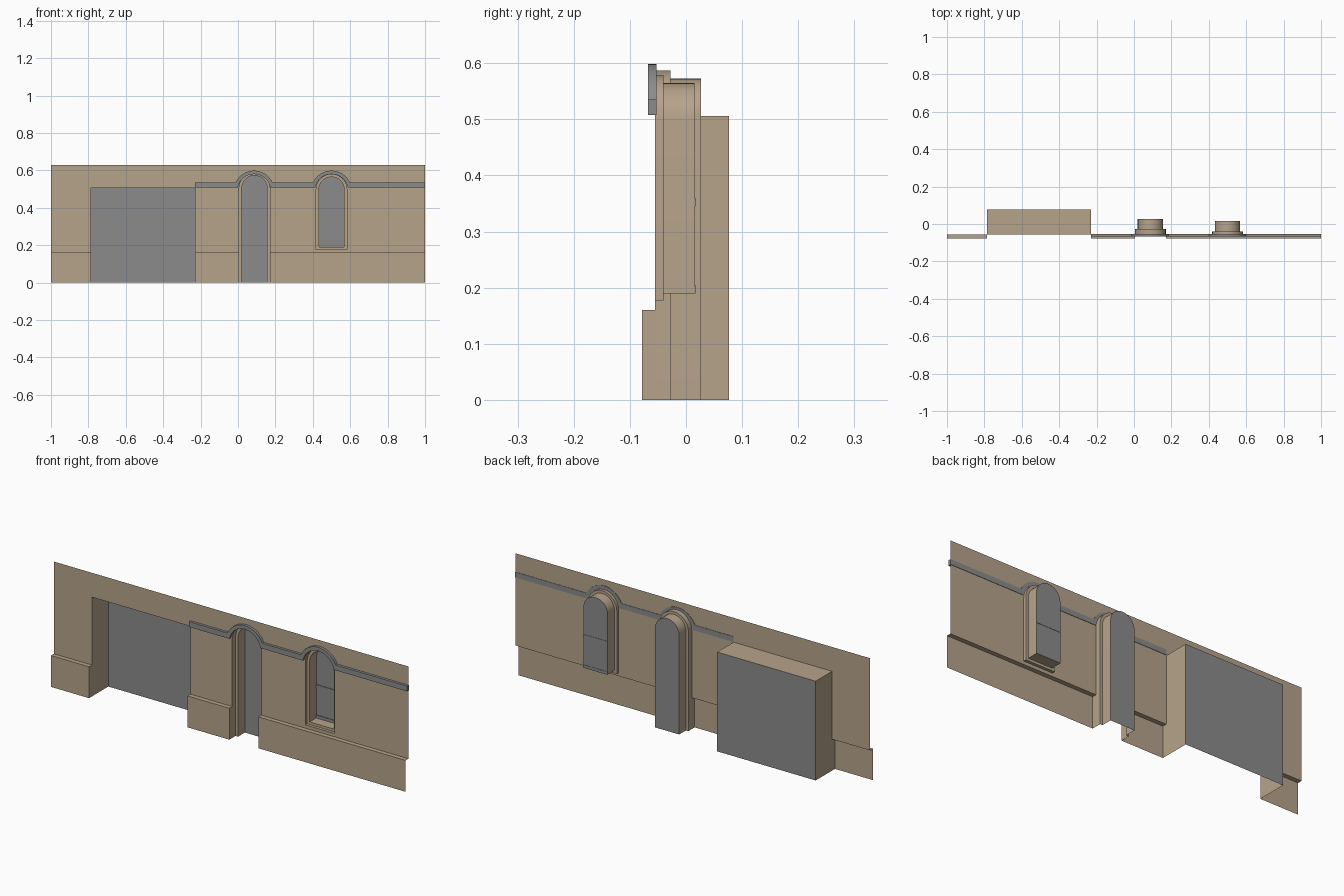
import bpy, bmesh, math

if "Cube" in bpy.data.objects:
    bpy.data.objects.remove(bpy.data.objects["Cube"])


def material(name, rgb):
    m = bpy.data.materials.new(name)
    m.diffuse_color = (*rgb, 1)
    m.use_nodes = True
    m.node_tree.nodes["Principled BSDF"].inputs["Base Color"].default_value = m.diffuse_color
    return m


TAN = material("tan_plaster", (0.47, 0.37, 0.26))
GREY = material("mid_grey", (0.26, 0.26, 0.26))

Y_PLINTH, Y_WALL = -0.078, -0.055
Z_PLINTH, Z_TOP = 0.16, 0.63
GX0, GX1, GZ = -0.785, -0.23, 0.506      # wide garage opening
DOOR_X, WIN_X = 0.088, 0.5
R_OUT, R_IN, STEPS = 0.082, 0.068, 16


def make(name, verts, faces, mat):
    me = bpy.data.meshes.new(name)
    me.from_pydata(verts, [], faces)
    me.materials.append(mat)
    for p in me.polygons:
        p.use_smooth = True
    me.set_sharp_from_angle(angle=math.radians(30))
    ob = bpy.data.objects.new(name, me)
    bpy.context.collection.objects.link(ob)
    return ob


def arch(cx, r, bottom, spring):
    """Arched outline (x, z), counter-clockwise from the bottom right."""
    pts = [(cx + r, bottom)]
    for i in range(STEPS + 1):
        a = math.pi * i / STEPS
        pts.append((cx + r * math.cos(a), spring + r * math.sin(a)))
    return pts + [(cx - r, bottom)]


def reveal(name, loops, closed):
    """Skin a series of (outline, depth) loops."""
    n = len(loops[0][0])
    verts = [(x, y, z) for pts, y in loops for x, z in pts]
    faces = []
    for k in range(len(loops) - 1):
        for i in range(n if closed else n - 1):
            j = (i + 1) % n
            faces.append((k * n + i, k * n + j, (k + 1) * n + j, (k + 1) * n + i))
    make(name, verts, faces, TAN)


def panel(name, pts, y):
    make(name, [(x, y, z) for x, z in pts], [tuple(range(len(pts)))], GREY)


# outlines of the three openings
garage = [(GX1, 0), (GX1, GZ), (GX0, GZ), (GX0, 0)]
door_out = arch(DOOR_X, R_OUT, 0, 0.505)
door_in = arch(DOOR_X, R_IN, 0, 0.505)
win_out = arch(WIN_X, R_OUT, 0.177, 0.497)
win_in = arch(WIN_X, R_IN, 0.19, 0.497)

# upper wall sheet with the openings left out
notch_g = [(x, max(z, Z_PLINTH)) for x, z in reversed(garage)]
notch_d = [(x, max(z, Z_PLINTH)) for x, z in reversed(door_out)]
outline = [(-1, Z_PLINTH)] + notch_g + notch_d + [(1, Z_PLINTH), (1, Z_TOP), (-1, Z_TOP)]
wall = make("wall", [], [], TAN)
bm = bmesh.new()
for loop in (outline, win_out):
    vs = [bm.verts.new((x, Y_WALL, z)) for x, z in loop]
    for i, v in enumerate(vs):
        bm.edges.new((v, vs[(i + 1) % len(vs)]))
bmesh.ops.triangle_fill(bm, edges=bm.edges[:], use_beauty=True, normal=(0, -1, 0))
for f in bm.faces:
    f.normal_update()
    if f.normal.y > 0:
        f.normal_flip()
bm.to_mesh(wall.data)
bm.free()

# projecting plinth with ledge, and side returns at the openings
verts, faces = [], []


def quad(*pts):
    faces.append(tuple(range(len(verts), len(verts) + 4)))
    verts.extend(pts)


for x0, x1 in ((-1, GX0), (GX1, DOOR_X - R_OUT), (DOOR_X + R_OUT, 1)):
    quad((x0, Y_PLINTH, 0), (x1, Y_PLINTH, 0), (x1, Y_PLINTH, Z_PLINTH), (x0, Y_PLINTH, Z_PLINTH))
    quad((x0, Y_PLINTH, Z_PLINTH), (x1, Y_PLINTH, Z_PLINTH), (x1, Y_WALL, Z_PLINTH), (x0, Y_WALL, Z_PLINTH))
    if x1 < 1:
        quad((x1, Y_PLINTH, 0), (x1, Y_WALL, 0), (x1, Y_WALL, Z_PLINTH), (x1, Y_PLINTH, Z_PLINTH))
    if x0 > -1:
        quad((x0, Y_WALL, 0), (x0, Y_PLINTH, 0), (x0, Y_PLINTH, Z_PLINTH), (x0, Y_WALL, Z_PLINTH))
make("plinth", verts, faces, TAN)

# recesses and their back panels
reveal("garage_reveal", [(garage, Y_WALL), (garage, 0.077)], False)
panel("garage_door", garage, 0.077)
reveal("door_reveal", [(door_out, Y_WALL), (door_out, -0.028), (door_in, -0.028), (door_in, 0.027)], False)
panel("door", door_in, 0.027)
reveal("window_reveal", [(win_out, Y_WALL), (win_out, -0.04), (win_in, -0.04), (win_in, 0.015)], True)
panel("window_pane", win_in, 0.015)

# thin rails on the window pane
for name, z in (("window_mid_rail", 0.345), ("window_bottom_rail", 0.19)):
    x0, x1, y0, y1 = WIN_X - R_IN, WIN_X + R_IN, 0.012, 0.0165
    v = [(x, y, zz) for zz in (z, z + 0.015) for x, y in ((x0, y0), (x1, y0), (x1, y1), (x0, y1))]
    make(name, v, [(3, 2, 1, 0), (4, 5, 6, 7), (0, 1, 5, 4), (1, 2, 6, 5), (2, 3, 7, 6), (3, 0, 4, 7)], GREY)

# string course: straight band that arches over door and window
ZB, ZT, ZC, RB, RT = 0.508, 0.535, 0.491, 0.089, 0.108
low, high = [(GX1, ZB)], [(GX1, ZT)]
for cx in (DOOR_X - 0.002, WIN_X):
    for pts, r, z in ((low, RB, ZB), (high, RT, ZT)):
        a0 = math.asin((z - ZC) / r)
        for i in range(STEPS + 1):
            a = math.pi - a0 - (math.pi - 2 * a0) * i / STEPS
            pts.append((cx + r * math.cos(a), ZC + r * math.sin(a)))
low.append((1, ZB))
high.append((1, ZT))
verts, faces = [], []
for (xl, zl), (xh, zh) in zip(low, high):
    verts += [(xl, -0.068, zl), (xh, -0.068, zh), (xh, -0.053, zh), (xl, -0.053, zl)]
for i in range(len(low) - 1):
    a, b = 4 * i, 4 * i + 4
    for k in range(4):
        m = (k + 1) % 4
        faces.append((a + k, b + k, b + m, a + m))
e = len(verts) - 4
faces += [(0, 1, 2, 3), (e + 3, e + 2, e + 1, e)]
make("string_course", verts, faces, GREY)
